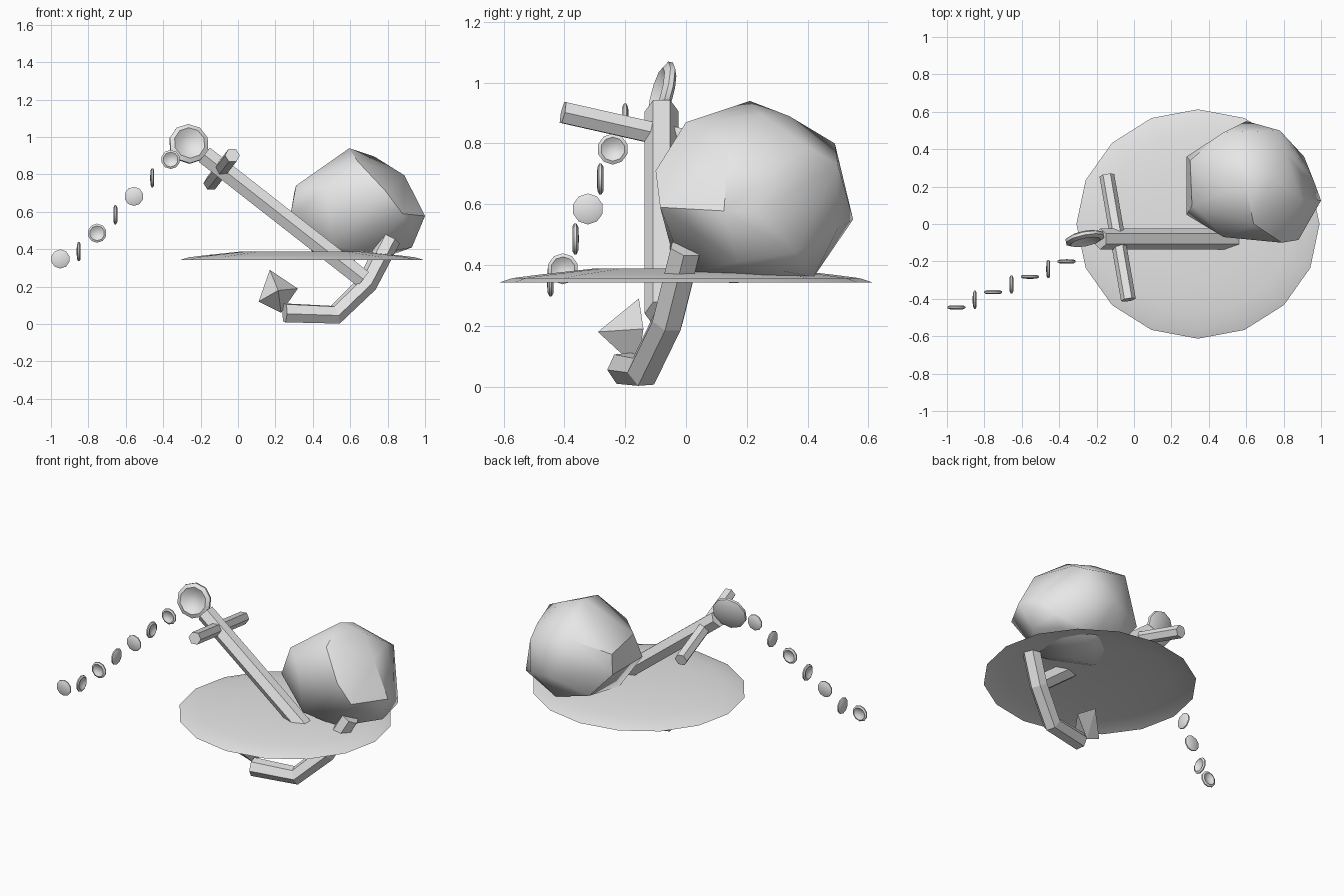
import bpy, bmesh
from math import cos, sin, pi, radians
from mathutils import Vector

cube = bpy.data.objects.get("Cube")
if cube:
    bpy.data.objects.remove(cube, do_unlink=True)

grey = bpy.data.materials.new("plain grey")
grey.use_nodes = True
colour = (0.8, 0.8, 0.8, 1)
grey.diffuse_color = colour
grey.node_tree.nodes["Principled BSDF"].inputs["Base Color"].default_value = colour


def add_object(name, mesh, smooth_angle=0):
    obj = bpy.data.objects.new(name, mesh)
    bpy.context.collection.objects.link(obj)
    mesh.materials.clear()
    mesh.materials.append(grey)
    if smooth_angle:
        mesh.shade_smooth()
        mesh.set_sharp_from_angle(angle=radians(smooth_angle))
    else:
        mesh.shade_flat()
    return obj


def finish(name, bm, smooth_angle=0):
    mesh = bpy.data.meshes.new(name)
    bm.to_mesh(mesh)
    bm.free()
    return add_object(name, mesh, smooth_angle)


def hull(name, points, smooth_angle=0):
    bm = bmesh.new()
    for p in points:
        bm.verts.new(p)
    bmesh.ops.convex_hull(bm, input=bm.verts)
    loose = [v for v in bm.verts if not v.link_faces]
    bmesh.ops.delete(bm, geom=loose, context="VERTS")
    bmesh.ops.recalc_face_normals(bm, faces=bm.faces)
    return finish(name, bm, smooth_angle)


def revolve(name, profile, sides, smooth_angle, phase=0):
    """Spin (radius, height) pairs about z; a zero radius becomes a pole."""
    bm = bmesh.new()
    rings = []
    for r, z in profile:
        count = sides if r else 1
        rings.append([bm.verts.new((r * cos(phase + 2 * pi * i / sides),
                                    r * sin(phase + 2 * pi * i / sides), z))
                      for i in range(count)])
    for a, b in zip(rings, rings[1:]):
        for i in range(sides):
            j = (i + 1) % sides
            corners = [a[i % len(a)], a[j % len(a)], b[j % len(b)], b[i % len(b)]]
            bm.faces.new(list(dict.fromkeys(corners)))
    return finish(name, bm, smooth_angle)


def bar(name, points, radius):
    """Hexagonal bar along a path."""
    curve = bpy.data.curves.new(name, "CURVE")
    curve.dimensions = "3D"
    curve.bevel_depth = radius
    curve.bevel_resolution = 1
    curve.use_fill_caps = True
    spline = curve.splines.new("POLY")
    spline.points.add(len(points) - 1)
    for target, p in zip(spline.points, points):
        target.co = (*p, 1)
    temp = bpy.data.objects.new(name + " path", curve)
    bpy.context.collection.objects.link(temp)
    mesh = bpy.data.meshes.new_from_object(
        temp.evaluated_get(bpy.context.evaluated_depsgraph_get()))
    bpy.data.objects.remove(temp, do_unlink=True)
    return add_object(name, mesh)


def dished_link(name, centre, facing, radius):
    """Thin ten-sided link, hollow on the facing side and domed behind."""
    profile = [(0, -.23), (.75, -.19), (1, -.07), (1, .08), (.78, .2), (.45, -.02), (0, -.1)]
    obj = revolve(name, profile, 10, 50, pi / 10)
    obj.scale = (radius,) * 3
    obj.location = centre
    obj.rotation_euler = Vector(facing).to_track_quat("Z", "Y").to_euler()
    return obj


# Low sand mound, open underneath
mound = revolve("sand_mound", [(1, 0), (.93, .014), (.78, .026), (.5, .045), (0, .04)], 16, 40)
mound.location = (.342, 0, .343)
mound.scale = (.65, .613, 1)

# Boulder resting on the mound
hull("boulder", [
    (.595, .21, .94), (.73, .25, .895), (.6, .34, .89), (.64, 0, .87), (.48, .49, .8),
    (.89, .14, .795), (.8, .4, .79), (.78, .5, .73), (.31, .1, .74), (.3, .34, .7),
    (.48, -.07, .73), (.79, -.1, .71), (.88, -.085, .59), (1, .125, .578),
    (.96, .235, .575), (.91, .36, .44), (.28, .05, .58), (.28, .36, .58),
    (.6, .55, .55), (.78, .5, .52), (.93, .17, .41), (.72, 0, .37), (.5, -.04, .42),
    (.4, .12, .38), (.42, .4, .42), (.65, .42, .36), (.85, .32, .38), (.62, .15, .34),
], 40)

# Anchor: shank, crossbar, bent arms and the exposed fluke
bar("anchor_shank", [(-.18, -.08, .905), (.67, -.08, .24)], .056)
bar("anchor_crossbar", [(-.03, -.405, .902), (-.145, .26, .752)], .04)
bar("anchor_arms", [(.815, 0, .455), (.69, -.06, .215),
                    (.52, -.14, .05), (.25, -.205, .06)], .056)
hull("anchor_fluke", [(.17, -.155, .29), (.11, -.19, .12), (.32, -.14, .19),
                      (.23, -.16, .06), (.215, -.29, .18)])

# Anchor ring and the trailing chain, each link turned a quarter from the last
dished_link("anchor_ring", (-.263, -.077, .963), (.2, -1, .27), .108)
turns = [(0, -1, 0), (1, 0, 0), (0, 1, 0), (-1, 0, 0)]
for i in range(7):
    height = max(.88 - .0985 * i, .348)
    dished_link(f"chain_link_{i + 1}", (-.36 - .0983 * i, -.2 - .041 * i, height),
                turns[i % 4], .051)
